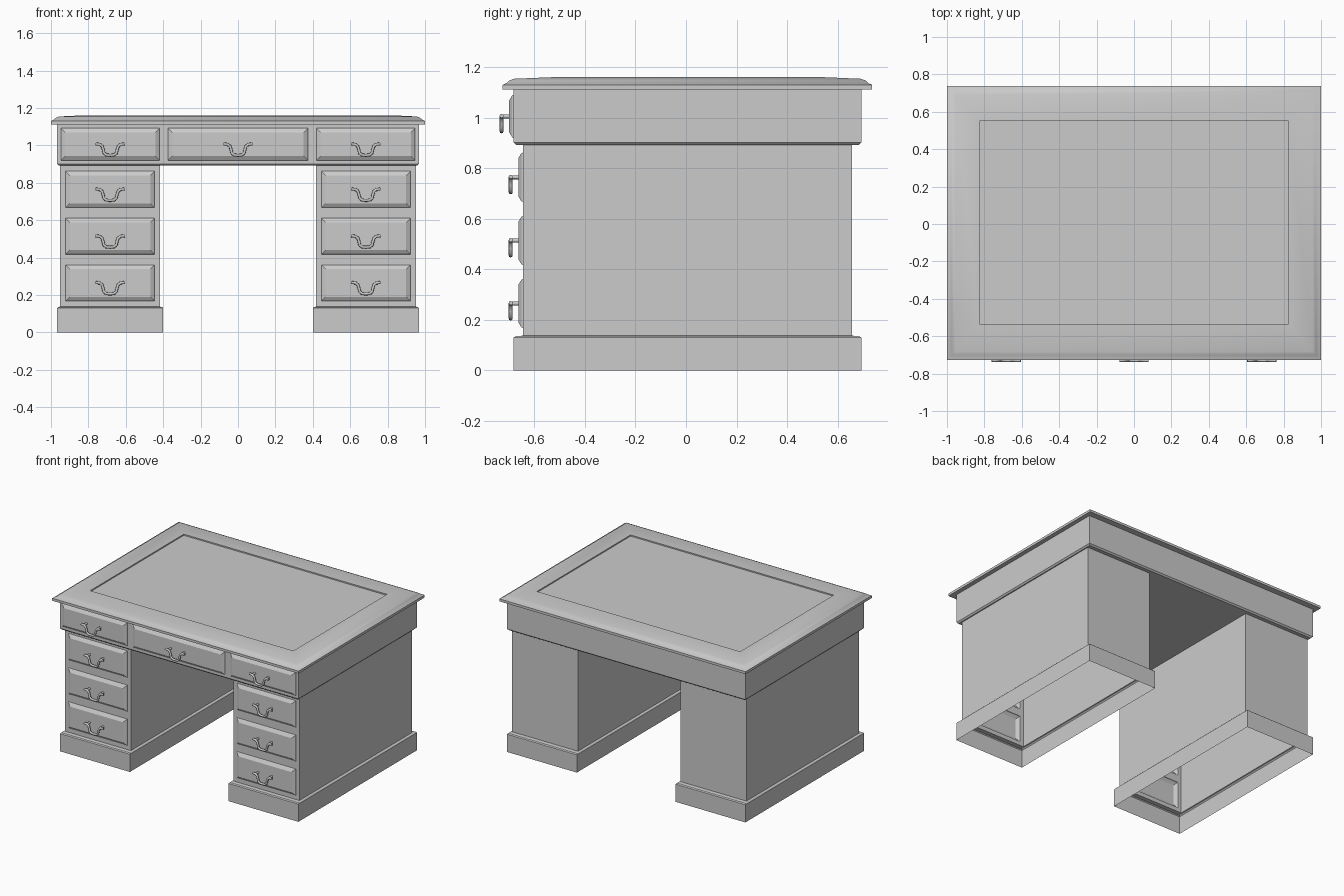
import bpy, bmesh, math

if "Cube" in bpy.data.objects:
    bpy.data.objects.remove(bpy.data.objects["Cube"])


def finish(name, bm, smooth=False):
    bmesh.ops.remove_doubles(bm, verts=bm.verts, dist=1e-5)
    bmesh.ops.recalc_face_normals(bm, faces=bm.faces)
    me = bpy.data.meshes.new(name)
    bm.to_mesh(me)
    bm.free()
    ob = bpy.data.objects.new(name, me)
    bpy.context.collection.objects.link(ob)
    if smooth:
        bpy.ops.object.select_all(action='DESELECT')
        ob.select_set(True)
        bpy.context.view_layer.objects.active = ob
        bpy.ops.object.shade_smooth_by_angle(angle=math.radians(35))
    return ob


def loft(bm, rings, cap_start=False, cap_end=False, skip=()):
    """Bridge four-cornered rings; skip lists (ring, side) faces to leave open."""
    vs = [[bm.verts.new(p) for p in r] for r in rings]
    for i in range(len(vs) - 1):
        for j in range(4):
            if (i, j) not in skip:
                k = (j + 1) % 4
                bm.faces.new((vs[i][j], vs[i][k], vs[i + 1][k], vs[i + 1][j]))
    if cap_start:
        bm.faces.new(vs[0][::-1])
    if cap_end:
        bm.faces.new(vs[-1])


def rect_z(x0, x1, y0, y1, z):
    return [(x0, y0, z), (x1, y0, z), (x1, y1, z), (x0, y1, z)]


def rect_y(x0, x1, z0, z1, y, d):
    return [(x0 + d, y, z0 + d), (x1 - d, y, z0 + d),
            (x1 - d, y, z1 - d), (x0 + d, y, z1 - d)]


# Desktop: moulded edge, gently rising border, sunken writing panel
bm = bmesh.new()
edge = [(0, 1.113), (0, 1.131), (0.014, 1.137), (0.026, 1.148), (0.045, 1.155)]
rings = [rect_z(-1 + d, 1 - d, -0.726 + d, 0.737 - d, z) for d, z in edge]
rings += [rect_z(-0.825, 0.825, -0.535, 0.55, z) for z in (1.161, 1.152)]
loft(bm, rings, True, True)
finish("desktop", bm, True)

# Apron below the desktop, with chamfered lower edge
bm = bmesh.new()
loft(bm, [rect_z(-0.968 + d, 0.968 - d, -0.682 + d, 0.694 - d, z)
          for d, z in ((0.01, 0.892), (0, 0.902), (0, 1.113))], True, True)
finish("apron", bm)

# Handle shape: bail and two posts, origin on the drawer face
cu = bpy.data.curves.new("handle", 'CURVE')
cu.dimensions = '3D'
cu.bevel_depth = 0.008
cu.bevel_resolution = 2
cu.use_fill_caps = True
half = [(-0.078, 0.006), (-0.056, 0.004), (-0.043, -0.006), (-0.037, -0.025),
        (-0.033, -0.043), (-0.021, -0.053)]
bail = half + [(0, -0.055)] + [(-x, z) for x, z in reversed(half)]
paths = [[(x, -0.03, z) for x, z in bail]]
paths += [[(s * 0.055, 0.0, 0.004), (s * 0.055, -0.03, 0.004)] for s in (-1, 1)]
for path in paths:
    sp = cu.splines.new('POLY')
    sp.points.add(len(path) - 1)
    for pt, co in zip(sp.points, path):
        pt.co = (*co, 1)
tmp = bpy.data.objects.new("handle_source", cu)
bpy.context.collection.objects.link(tmp)
bpy.context.view_layer.update()
dg = bpy.context.evaluated_depsgraph_get()
handle_mesh = bpy.data.meshes.new_from_object(tmp.evaluated_get(dg))
handle_mesh.name = "handle"
for p in handle_mesh.polygons:
    p.use_smooth = len(p.vertices) == 4
bpy.data.objects.remove(tmp)


def drawer(name, x0, x1, z0, z1, y):
    """Raised bevelled drawer front plus its handle."""
    bm = bmesh.new()
    loft(bm, [rect_y(x0, x1, z0, z1, y - h, d)
              for h, d in ((0, 0), (0.006, 0.003), (0.018, 0.023))], False, True)
    finish(name, bm)
    ob = bpy.data.objects.new(name + "_handle", handle_mesh)
    ob.location = ((x0 + x1) / 2, y - 0.018, (z0 + z1) / 2 - 0.004)
    bpy.context.collection.objects.link(ob)


# Apron drawers
for name, x0, x1 in (("left", -0.947, -0.419), ("middle", -0.374, 0.374),
                     ("right", 0.419, 0.947)):
    drawer(name + "_top_drawer", x0, x1, 0.92, 1.092, -0.682)

# Pedestals: plinth and hollow carcass, open underneath, three drawers each
rows = [(0.168, 0.362), (0.418, 0.611), (0.667, 0.863)]
for side, s in (("left", 1), ("right", -1)):
    def span(a, b):
        return tuple(sorted((s * a, s * b)))

    px, cx, dx = span(-0.968, -0.40), span(-0.951, -0.417), span(-0.922, -0.446)
    bm = bmesh.new()
    loft(bm, [rect_z(*px, -0.682, 0.694, 0),
              rect_z(*px, -0.682, 0.694, 0.13),
              rect_z(px[0] + 0.006, px[1] - 0.006, -0.675, 0.687, 0.136),
              rect_z(*cx, -0.646, 0.657, 0.138),
              rect_z(*cx, -0.646, 0.657, 0.895)], skip={(3, 0)})
    # front frame with drawer openings
    xs = [cx[0], *dx, cx[1]]
    zs = [0.138] + [z for r in rows for z in r] + [0.895]
    for i in range(3):
        for k in range(len(zs) - 1):
            if i == 1 and k % 2 == 1:
                continue
            bm.faces.new([bm.verts.new((x, -0.646, z)) for x, z in (
                (xs[i], zs[k]), (xs[i + 1], zs[k]),
                (xs[i + 1], zs[k + 1]), (xs[i], zs[k + 1]))])
    finish(side + "_pedestal", bm)
    for n, (z0, z1) in zip(("lower", "centre", "upper"), rows):
        drawer(f"{side}_{n}_drawer", *dx, z0, z1, -0.646)
